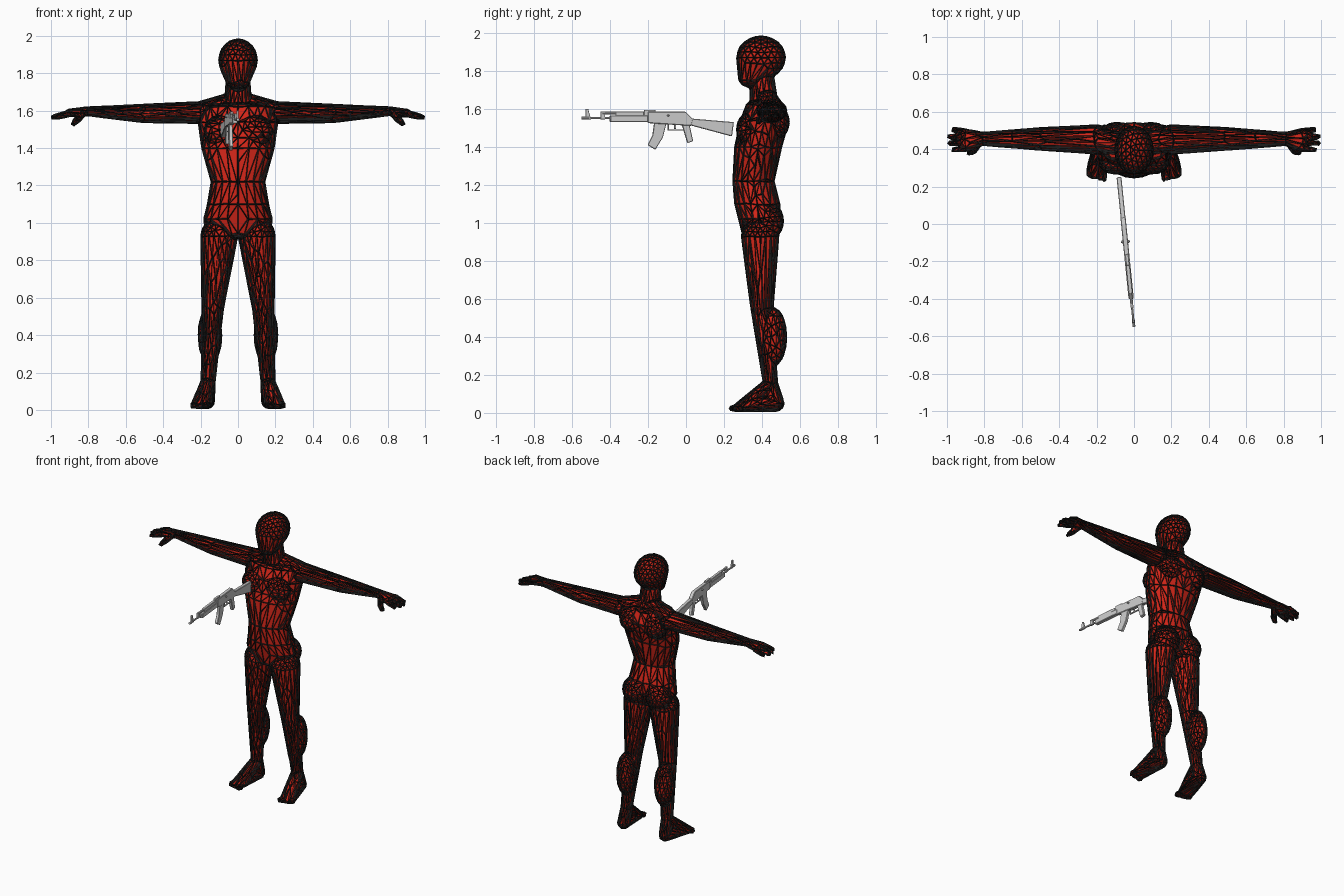
import bpy, bmesh
from mathutils import Matrix, Vector

if "Cube" in bpy.data.objects:
    bpy.data.objects.remove(bpy.data.objects["Cube"], do_unlink=True)


def make_material(name, red, green, blue):
    material = bpy.data.materials.new(name)
    material.use_nodes = True
    colour = (red, green, blue, 1)
    material.diffuse_color = colour
    material.node_tree.nodes["Principled BSDF"].inputs["Base Color"].default_value = colour
    return material


red_skin = make_material("red skin", 0.68, 0.02, 0.01)
black_wire = make_material("black wire", 0.01, 0.01, 0.01)
grey_metal = make_material("light grey metal", 0.6, 0.6, 0.6)


def finish(bm, name, material):
    bmesh.ops.recalc_face_normals(bm, faces=bm.faces)
    mesh = bpy.data.meshes.new(name)
    bm.to_mesh(mesh)
    bm.free()
    mesh.materials.append(material)
    part = bpy.data.objects.new(name, mesh)
    bpy.context.collection.objects.link(part)
    return part


# Figure: a chain of ellipsoids (centre, radii), each wrapped to the next
figure = bmesh.new()
template = bmesh.new()
bmesh.ops.create_icosphere(template, subdivisions=3, radius=1)
sphere_points = [vert.co.copy() for vert in template.verts]
template.free()
BOTH = (1, -1)


def wrap(balls, side):
    verts = []
    for centre, radii in balls:
        for point in sphere_points:
            place = Vector(centre) + point * Vector(radii)
            place.x *= side
            verts.append(figure.verts.new(place))
    bmesh.ops.convex_hull(figure, input=verts)


def chain(*balls, sides=BOTH):
    links = list(zip(balls, balls[1:])) or [balls]
    for side in sides:
        for link in links:
            wrap(link, side)


def ball(x, y, z, *radii):
    return (x, y, z), (radii if len(radii) == 3 else radii * 3)


def slice_of_trunk(height, half_width, front, back):
    return ball(0, (front + back) / 2, height, half_width, (back - front) / 2, 0.02)


# Trunk
CENTRE = (1,)
chain(slice_of_trunk(height=0.94, half_width=0.12, front=0.3, back=0.46),
      slice_of_trunk(height=1.02, half_width=0.18, front=0.28, back=0.49),
      slice_of_trunk(height=1.1, half_width=0.16, front=0.26, back=0.49),
      slice_of_trunk(height=1.22, half_width=0.14, front=0.25, back=0.46),
      slice_of_trunk(height=1.4, half_width=0.19, front=0.26, back=0.5),
      slice_of_trunk(height=1.54, half_width=0.21, front=0.29, back=0.54),
      slice_of_trunk(height=1.62, half_width=0.18, front=0.32, back=0.51),
      sides=CENTRE)

# Neck and head
neck_top = ball(0, 0.4, 1.76, 0.06)
neck_base = ball(0, 0.41, 1.63, 0.07)
skull = ball(0, 0.395, 1.87, 0.1, 0.125, 0.11)
jaw = ball(0, 0.35, 1.76, 0.06, 0.07, 0.045)
chain(neck_base, neck_top, sides=CENTRE)
chain(jaw, skull, sides=CENTRE)

# Chest, shoulder blades, seat and neck-to-shoulder muscles
chain(ball(0.09, 0.32, 1.49, 0.09, 0.05, 0.08))
chain(ball(0.09, 0.48, 1.53, 0.09, 0.06, 0.08))
chain(ball(0.09, 0.44, 1.01, 0.09, 0.07, 0.09))
chain(ball(0, 0.42, 1.67, 0.06, 0.05, 0.03), ball(0.18, 0.45, 1.61, 0.06, 0.06, 0.04))

# Legs
hip = ball(0.1, 0.39, 0.93, 0.095)
knee = ball(0.135, 0.4, 0.55, 0.055)
ankle = ball(0.16, 0.445, 0.15, 0.034)
chain(hip, knee, ankle)
chain(ball(0.15, 0.46, 0.4, 0.06, 0.066, 0.15))

# Feet and toes
heel = ball(0.165, 0.465, 0.05, 0.036, 0.048, 0.04)
foot_front = ball(0.195, 0.3, 0.03, 0.052, 0.05, 0.02)
chain(heel, foot_front)
chain(ankle, foot_front)
chain(ankle, heel)
for toe in range(5):
    chain(ball(0.16 + 0.02 * toe, 0.255 + toe / 200, 0.024, 0.011, 0.026, 0.014))

# Arms and palms
shoulder = ball(0.2, 0.452, 1.59, 0.07, 0.075, 0.055)
elbow = ball(0.5, 0.455, 1.585, 0.06, 0.057, 0.046)
wrist = ball(0.81, 0.455, 1.597, 0.02, 0.032, 0.02)
knuckles = ball(0.89, 0.45, 1.588, 0.03, 0.054, 0.018)
chain(shoulder, elbow, wrist, knuckles)

# Fingers, the middle ones longest, and thumbs
for finger in range(4):
    spread = finger - 1.5
    reach = 0.99 - spread ** 2 / 100
    chain(ball(0.9, 0.45 + spread * 0.03, 1.586, 0.014),
          ball(reach, 0.45 + spread * 0.036, 1.565, 0.009))
chain(ball(0.83, 0.44, 1.59, 0.018), ball(0.86, 0.39, 1.55, 0.014), ball(0.88, 0.38, 1.53, 0.01))

# Fuse the parts and reduce them to irregular flat triangles
bmesh.ops.delete(figure, geom=[v for v in figure.verts if not v.link_faces], context="VERTS")
body = finish(figure, "body", red_skin)
fuse = body.modifiers.new("fuse", "REMESH")
fuse.mode = "VOXEL"
fuse.voxel_size = 0.008
facet = body.modifiers.new("facet", "DECIMATE")
facet.ratio = 0.035

# Black wire cage along every edge
cage = body.copy()
cage.data = body.data.copy()
cage.name = "wire_cage"
cage.data.materials[0] = black_wire
bpy.context.collection.objects.link(cage)
wire = cage.modifiers.new("wire", "WIREFRAME")
wire.thickness = 0.013
wire.offset = 0
wire.use_even_offset = False

# Rifle: side profiles in y and z, swung slightly about the muzzle
pivot = Matrix.Translation((0, -0.55, 0))
swing = pivot @ Matrix.Rotation(0.1, 4, "Z") @ pivot.inverted()


def plate(name, half_width, *outline):
    bm = bmesh.new()
    face = bm.faces.new([bm.verts.new((-half_width, y, z)) for y, z in outline])
    extruded = bmesh.ops.extrude_face_region(bm, geom=[face])["geom"]
    moved = [item for item in extruded if isinstance(item, bmesh.types.BMVert)]
    bmesh.ops.translate(bm, verts=moved, vec=(2 * half_width, 0, 0))
    part = finish(bm, name, grey_metal)
    part.matrix_world = swing
    bevel = part.modifiers.new("bevel", "BEVEL")
    bevel.width = half_width / 4


def block(name, half_width, front, back, bottom, top):
    plate(name, half_width, (front, bottom), (back, bottom), (back, top), (front, top))


def tube(name, radius, front, back, height):
    bm = bmesh.new()
    lay_down = Matrix.Translation((0, (front + back) / 2, height)) @ Matrix.Rotation(1.5708, 4, "X")
    bmesh.ops.create_cone(bm, cap_ends=True, segments=10, radius1=radius, radius2=radius,
                          depth=back - front, matrix=lay_down)
    finish(bm, name, grey_metal).matrix_world = swing


# Barrel group
tube("barrel", radius=0.006, front=-0.55, back=-0.18, height=1.552)
tube("muzzle", radius=0.008, front=-0.55, back=-0.51, height=1.552)
tube("gas_tube", radius=0.008, front=-0.44, back=-0.2, height=1.577)
plate("front_sight", 0.005, (-0.53, 1.545), (-0.5, 1.545), (-0.515, 1.6), (-0.527, 1.6))
block("gas_block", 0.007, front=-0.45, back=-0.425, bottom=1.545, top=1.585)
block("lower_guard", 0.014, front=-0.4, back=-0.2, bottom=1.53, top=1.565)
block("upper_guard", 0.011, front=-0.37, back=-0.22, bottom=1.56, top=1.585)

# Receiver group
block("rear_sight", 0.009, front=-0.22, back=-0.16, bottom=1.56, top=1.595)
plate("receiver", 0.014, (-0.2, 1.525), (0.03, 1.51), (0.04, 1.545), (0, 1.585), (-0.2, 1.585))
block("bolt_handle", 0.024, front=-0.1, back=-0.085, bottom=1.56, top=1.57)
plate("magazine", 0.01, (-0.165, 1.53), (-0.1, 1.53), (-0.12, 1.45), (-0.16, 1.385),
      (-0.2, 1.41), (-0.175, 1.46))
plate("pistol_grip", 0.011, (-0.02, 1.52), (0.02, 1.52), (0.04, 1.43), (0.01, 1.42))
plate("stock", 0.013, (0.02, 1.515), (0.245, 1.455), (0.255, 1.53), (0.02, 1.55))
block("guard_front", 0.005, front=-0.095, back=-0.088, bottom=1.49, top=1.52)
block("guard_bottom", 0.005, front=-0.095, back=-0.01, bottom=1.485, top=1.492)
block("trigger", 0.003, front=-0.06, back=-0.05, bottom=1.495, top=1.52)
